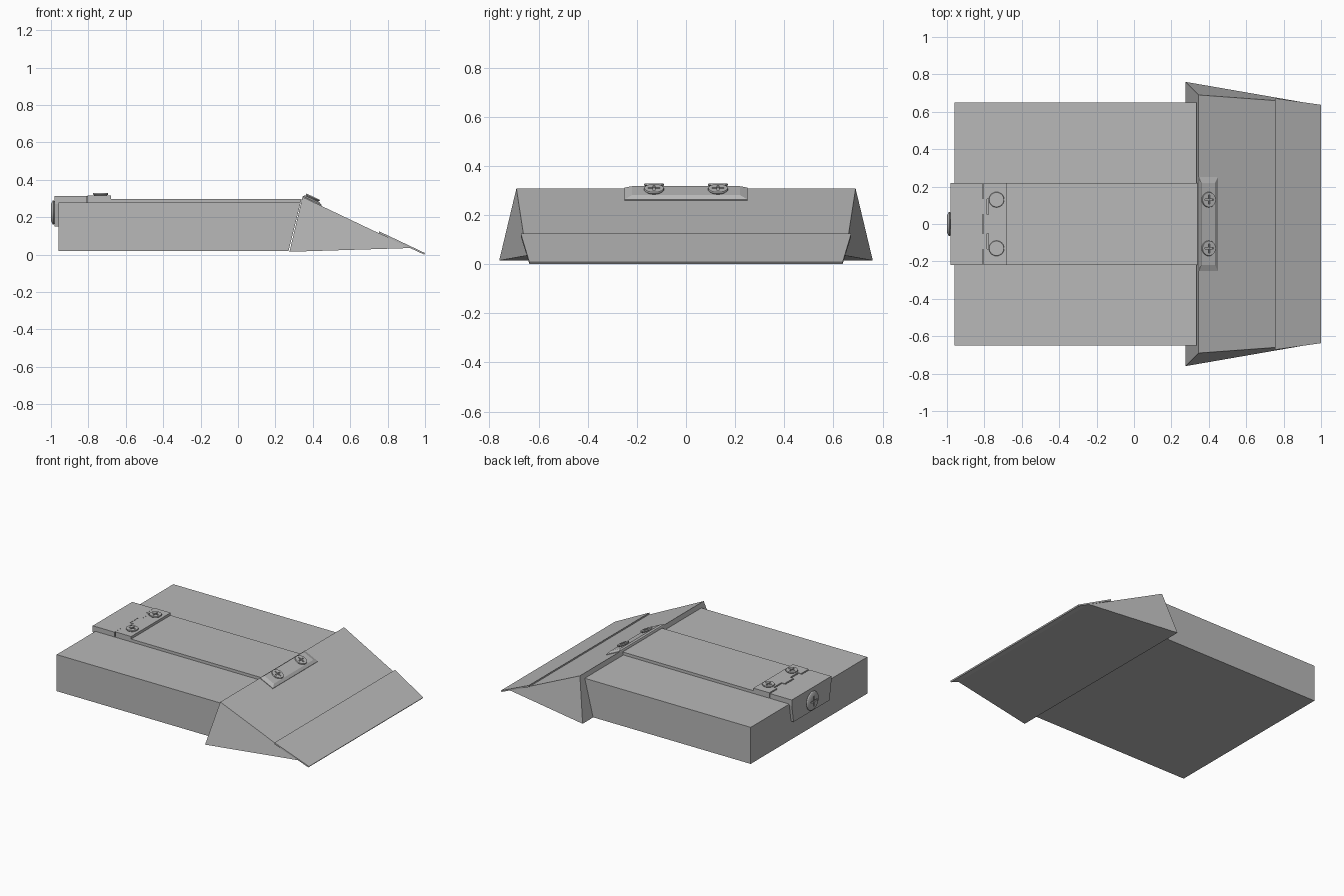
import bpy, bmesh
from math import cos, sin, pi, radians
from mathutils import Vector, Matrix

cube = bpy.data.objects.get("Cube")
if cube:
    bpy.data.objects.remove(cube, do_unlink=True)

COLOUR = (0.48, 0.48, 0.48, 1)
grey = bpy.data.materials.new("plain_grey")
grey.use_nodes = True
grey.diffuse_color = COLOUR
grey.node_tree.nodes["Principled BSDF"].inputs["Base Color"].default_value = COLOUR


def finish(name, bm):
    bmesh.ops.recalc_face_normals(bm, faces=bm.faces[:])
    mesh = bpy.data.meshes.new(name)
    bm.to_mesh(mesh)
    bm.free()
    mesh.materials.append(grey)
    obj = bpy.data.objects.new(name, mesh)
    bpy.context.collection.objects.link(obj)
    return obj


def hull(name, points):
    """Convex solid around the points, with flat faces merged."""
    bm = bmesh.new()
    for p in points:
        bm.verts.new(p)
    res = bmesh.ops.convex_hull(bm, input=bm.verts[:])
    loose = [v for v in bm.verts if not v.link_faces]
    bmesh.ops.delete(bm, geom=loose, context='VERTS')
    bmesh.ops.dissolve_limit(bm, angle_limit=radians(0.5),
                             verts=bm.verts[:], edges=bm.edges[:])
    return finish(name, bm)


def mirrored(points):
    return [(x, s * y, z) for x, y, z in points for s in (1, -1)]


def slab(name, outline, low, high):
    """Plan outline raised into a flat slab."""
    bm = bmesh.new()
    face = bm.faces.new([bm.verts.new((x, y, low)) for x, y in outline])
    up = bmesh.ops.extrude_face_region(bm, geom=[face])["geom"]
    top = [g for g in up if isinstance(g, bmesh.types.BMVert)]
    bmesh.ops.translate(bm, verts=top, vec=(0, 0, high - low))
    return finish(name, bm)


def screw(name, centre, axis, rings, slot):
    """Round head with a cross recess, pointing along axis."""
    head = hull(name, [(r * cos(2 * pi * i / 32), r * sin(2 * pi * i / 32), z)
                       for r, z in rings for i in range(32)])
    top = rings[-1][1]
    a, w = slot, slot * 0.16
    cross = [(a, w), (w, w), (w, a), (-w, a), (-w, w), (-a, w),
             (-a, -w), (-w, -w), (-w, -a), (w, -a), (w, -w), (a, -w)]
    cutter = slab("cross_cutter", cross, top - 0.008, top + 0.01)
    cutter.hide_render = True
    cut = head.modifiers.new("cross", 'BOOLEAN')
    cut.operation, cut.object, cut.solver = 'DIFFERENCE', cutter, 'EXACT'
    bpy.ops.object.select_all(action='DESELECT')
    bpy.context.view_layer.objects.active = head
    head.select_set(True)
    bpy.ops.object.modifier_apply(modifier=cut.name)
    bpy.data.objects.remove(cutter, do_unlink=True)
    bpy.ops.object.shade_smooth_by_angle(angle=radians(30))
    turn = Vector(axis).to_track_quat('Z', 'Y').to_matrix().to_4x4()
    head.matrix_world = Matrix.Translation(centre) @ turn


# Main block, with its front end leaning under the wedge
hull("main_block", mirrored([(-0.96, 0.65, 0.02), (-0.96, 0.65, 0.278),
                             (0.27, 0.65, 0.02), (0.335, 0.65, 0.278)]))

# Raised strip along the top
hull("top_strip", mirrored([(x, 0.22, z) for x, z in
                            [(-0.7, 0.27), (-0.7, 0.298), (0.333, 0.27), (0.34, 0.298)]]))

# Front wedge and its lower edge plate
hull("wedge", mirrored([(0.275, 0.76, 0.015), (0.345, 0.69, 0.308), (0.92, 0.648, 0.035)]))
hull("edge_plate", mirrored([(0.755, 0.672, 0.124), (0.755, 0.672, 0.112),
                             (1.0, 0.637, 0.008), (0.995, 0.637, 0.0)]))

# Bevelled bracket lying on the wedge slope
ridge = Vector((0.345, 0, 0.308))
along = Vector((0.575, 0, -0.273)).normalized()
normal = Vector((-along.z, 0, along.x))


def on_slope(distance, y, height):
    return ridge + along * distance + normal * height + Vector((0, y, 0))


hull("slope_bracket", mirrored([on_slope(*p) for p in
                                [(0, 0.25, -0.003), (0.112, 0.25, -0.003),
                                 (0, 0.25, 0.004), (0.112, 0.25, 0.004),
                                 (0.008, 0.22, 0.014), (0.092, 0.22, 0.014)]]))

# Interlocking end caps, separated by a toothed gap
half = [(-0.81, 0.22), (-0.81, 0.135), (-0.785, 0.135), (-0.785, 0.05),
        (-0.81, 0.05)]
seam = half + [(x, -y) for x, y in reversed(half)]
slab("rear_cap", [(-0.98, 0.22)] + seam + [(-0.98, -0.22)], 0.27, 0.312)
slab("inner_cap", [(-0.68, 0.22)] + [(x + 0.006, y) for x, y in seam]
     + [(-0.68, -0.22)], 0.27, 0.316)
hull("rear_tab", mirrored([(x, y, z) for x in (-0.98, -0.955)
                           for y, z in ((0.22, 0.312), (0.22, 0.27), (0.2, 0.15))]))

# Screws
small = [(0.032, -0.002), (0.041, 0.006), (0.039, 0.012)]
large = [(0.055, -0.002), (0.066, 0.006), (0.062, 0.012), (0.045, 0.02)]
for side, y in (("left", 0.13), ("right", -0.13)):
    screw("cap_screw_" + side, (-0.735, y, 0.316), (0, 0, 1), small, 0.024)
    screw("bracket_screw_" + side, on_slope(0.051, y, 0.014), normal, small, 0.024)
screw("rear_screw", (-0.98, 0, 0.225), (-1, 0, 0), large, 0.036)
